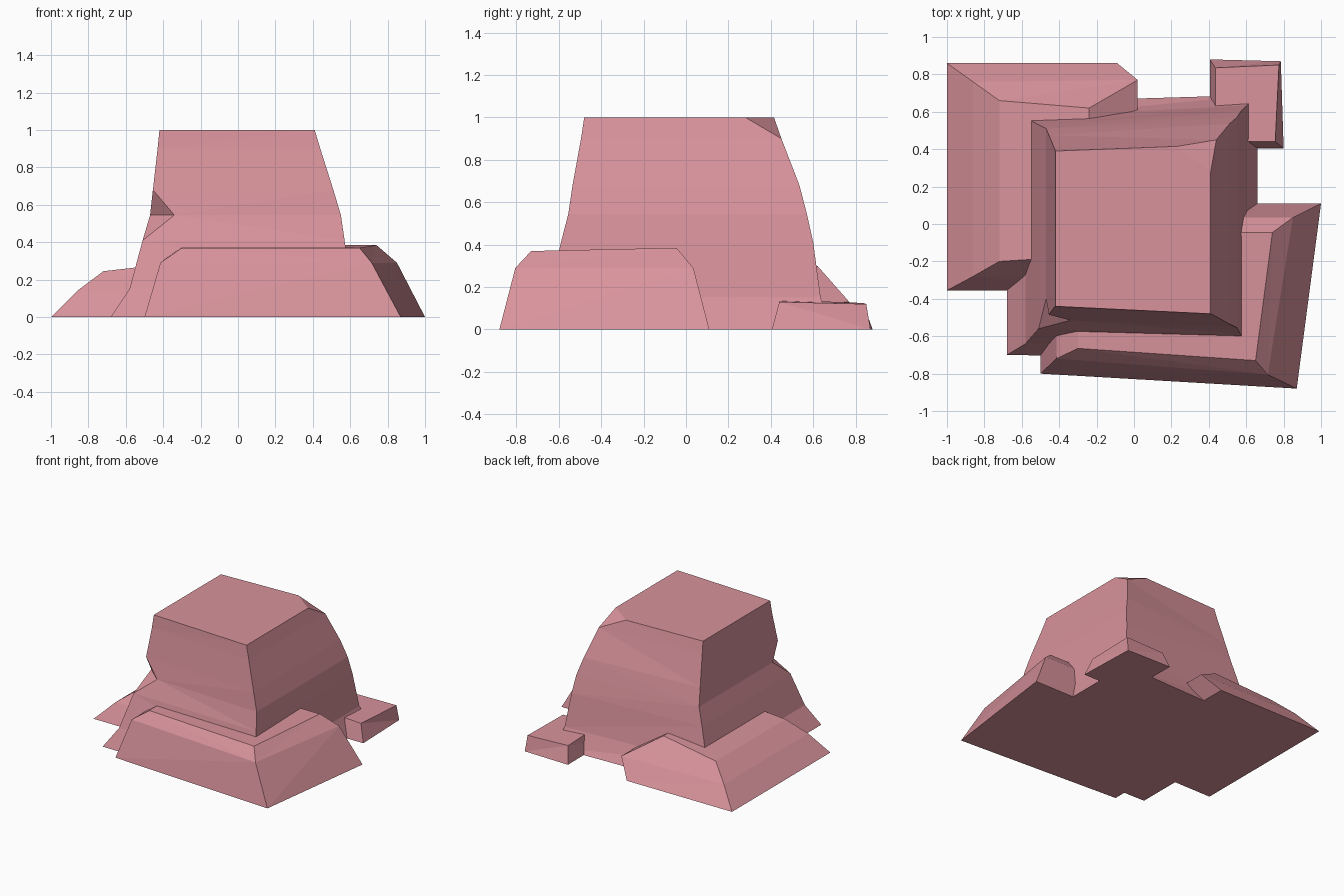
import bpy, bmesh

if "Cube" in bpy.data.objects:
    bpy.data.objects.remove(bpy.data.objects["Cube"])

rose = bpy.data.materials.new("rose stone")
rose.diffuse_color = (0.69, 0.29, 0.33, 1)
rose.use_nodes = True
rose.node_tree.nodes["Principled BSDF"].inputs["Base Color"].default_value = rose.diffuse_color


def loft(name, rings):
    """Skin a solid through stacked corner rings, welding repeated corners."""
    bm = bmesh.new()
    loops = [[bm.verts.new(p) for p in ring] for ring in rings]
    n = len(rings[0])
    for lo, hi in zip(loops, loops[1:]):
        for i in range(n):
            j = (i + 1) % n
            bm.faces.new((lo[i], lo[j], hi[j], hi[i]))
    bm.faces.new(loops[0][::-1])
    bm.faces.new(loops[-1])
    bmesh.ops.remove_doubles(bm, verts=bm.verts, dist=0.0005)
    bmesh.ops.triangulate(bm, faces=[f for f in bm.faces if f.normal.z > -0.99])
    bmesh.ops.recalc_face_normals(bm, faces=bm.faces)
    me = bpy.data.meshes.new(name)
    bm.to_mesh(me)
    bm.free()
    me.materials.append(rose)
    ob = bpy.data.objects.new(name, me)
    bpy.context.collection.objects.link(ob)
    return ob


def ring(z, left, front, right_front, right_back, back, back_left):
    return [(x, y, z) for x, y in (left, front, right_front, right_back, back, back_left)]


# Tall central block: flared foot, notched front-left corner, chipped top corner
tower = loft("rock_tower", [
    ring(0, (-.68, -.70), (-.68, -.70), (.66, -.72), (.66, .69), (.66, .69), (-.68, .65)),
    ring(.15, (-.58, -.64), (-.58, -.64), (.605, -.65), (.605, .635), (.605, .635), (-.58, .57)),
    ring(.41, (-.51, -.56), (-.51, -.56), (.57, -.59), (.57, .60), (.57, .60), (-.51, .53)),
    ring(.545, (-.47, -.40), (-.34, -.515), (.55, -.555), (.55, .57), (.55, .57), (-.47, .51)),
    ring(.68, (-.455, -.485), (-.455, -.485), (.51, -.535), (.51, .535), (.51, .535), (-.455, .475)),
    ring(.90, (-.43, -.45), (-.43, -.45), (.44, -.495), (.44, .45), (.44, .45), (-.43, .415)),
    ring(1, (-.42, -.44), (-.42, -.44), (.41, -.48), (.41, .28), (.23, .415), (-.42, .39)),
])

# Low sloped ledge on the back left
left_ledge = loft("left_ledge", [
    [(-1, -.355, 0), (-.09, -.355, 0), (-.09, .86, 0), (-1, .86, 0)],
    [(-.86, -.28, .14), (.02, -.28, .13), (.02, .77, .13), (-.86, .76, .14)],
    [(-.72, -.20, .245), (-.24, -.17, .30), (-.24, .62, .30), (-.72, .66, .245)],
])

# Bevelled ledge wrapping the front right corner
front_ledge = loft("front_ledge", [
    [(-.50, -.80, 0), (.87, -.88, 0), (1, .11, 0), (-.50, .11, 0)],
    [(-.415, -.72, .29), (.715, -.805, .29), (.85, .035, .29), (-.415, .035, .29)],
    [(-.30, -.665, .37), (.65, -.73, .37), (.74, -.045, .385), (-.30, -.045, .385)],
])

# Small stone at the back right
small_stone = loft("small_stone", [
    [(.41, .405, 0), (.80, .405, 0), (.785, .87, 0), (.405, .88, 0)],
    [(.435, .445, .14), (.755, .44, .13), (.775, .85, .12), (.435, .835, .125)],
])

# Fuse everything into one solid rock
for part in (left_ledge, front_ledge, small_stone):
    mod = tower.modifiers.new("join " + part.name, "BOOLEAN")
    mod.operation = "UNION"
    mod.solver = "EXACT"
    mod.object = part
deps = bpy.context.evaluated_depsgraph_get()
fused = bpy.data.meshes.new_from_object(tower.evaluated_get(deps))
tower.modifiers.clear()
tower.data = fused
for part in (left_ledge, front_ledge, small_stone):
    bpy.data.objects.remove(part)
fused.materials.clear()
fused.materials.append(rose)
for p in fused.polygons:
    p.material_index = 0
    p.use_smooth = False
tower.name = "rock"
